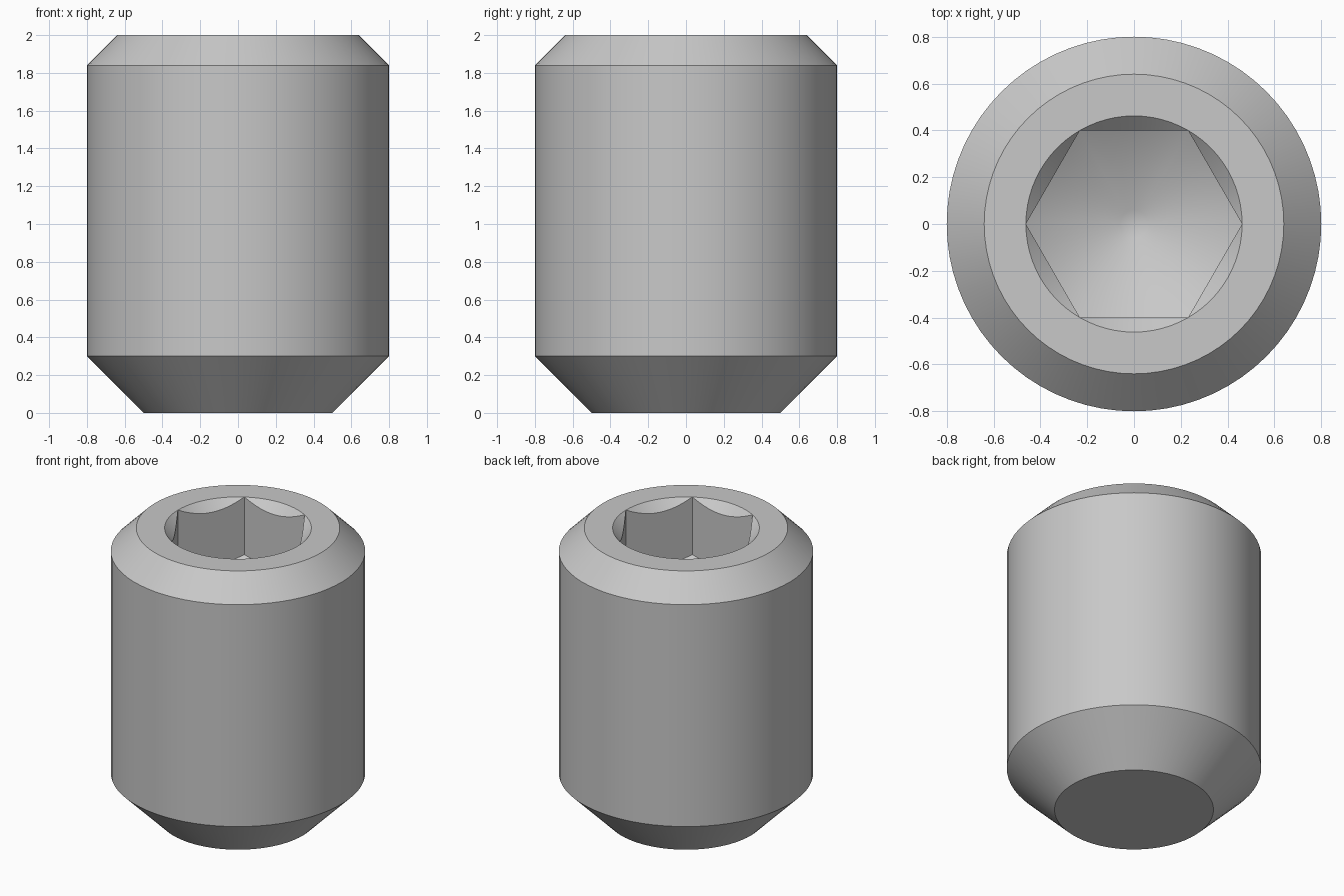
import bpy
import bmesh
from math import cos, sin, pi, radians

cube = bpy.data.objects.get("Cube")
if cube:
    bpy.data.objects.remove(cube, do_unlink=True)

SEGMENTS = 72                      # multiple of six, so hex corners get vertices
FLAT = 0.4                         # half the socket width across flats
CORNER = FLAT / cos(pi / 6)        # socket corner radius
TOP, SOCKET_FLOOR = 2.0, 1.6
DRILL_SLOPE = 0.577                # drill point at the socket floor


def hex_radius(a):
    """Distance to the socket wall, with corners on the x axis."""
    return FLAT / cos(a % (pi / 3) - pi / 6)


# Profile from base to socket tip: each entry gives (radius, height) at an angle
def fixed(r, z):
    return lambda a: (r, z)


def socket_mouth(a):
    r = hex_radius(a)
    return r, TOP - (CORNER - r)


def socket_base(a):
    r = hex_radius(a)
    return r, SOCKET_FLOOR - (CORNER - r) * DRILL_SLOPE


tip = 0.06
profile = [
    fixed(0.5, 0), fixed(0.8, 0.3),              # lower chamfer
    fixed(0.8, 1.84), fixed(0.64, TOP),          # barrel and upper chamfer
    fixed(CORNER, TOP),                          # flat top ring
    socket_mouth, socket_base,                   # countersink and hex walls
    fixed(tip, SOCKET_FLOOR - (CORNER - tip) * DRILL_SLOPE),
]

bm = bmesh.new()
angles = [2 * pi * i / SEGMENTS for i in range(SEGMENTS)]
rings = []
for point in profile:
    ring = []
    for a in angles:
        r, z = point(a)
        ring.append(bm.verts.new((r * cos(a), r * sin(a), z)))
    rings.append(ring)

# Skin neighbouring rings, then close the base and the socket tip
for low, high in zip(rings, rings[1:]):
    for i in range(SEGMENTS):
        j = (i + 1) % SEGMENTS
        bm.faces.new((low[i], low[j], high[j], high[i]))
bm.faces.new(rings[0][::-1])
bm.faces.new(rings[-1])
bmesh.ops.remove_doubles(bm, verts=bm.verts[:], dist=0.0001)
bmesh.ops.recalc_face_normals(bm, faces=bm.faces[:])

mesh = bpy.data.meshes.new("set_screw_body")
bm.to_mesh(mesh)
bm.free()
screw = bpy.data.objects.new("set_screw_body", mesh)
bpy.context.collection.objects.link(screw)

# Plain grey metal
grey = bpy.data.materials.new("light_grey")
grey.use_nodes = True
colour = (0.58, 0.58, 0.58, 1)
grey.diffuse_color = colour
grey.node_tree.nodes["Principled BSDF"].inputs["Base Color"].default_value = colour
mesh.materials.append(grey)

# Smooth round surfaces, crisp chamfers and socket edges
bpy.ops.object.select_all(action='DESELECT')
screw.select_set(True)
bpy.context.view_layer.objects.active = screw
bpy.ops.object.shade_smooth_by_angle(angle=radians(35))
